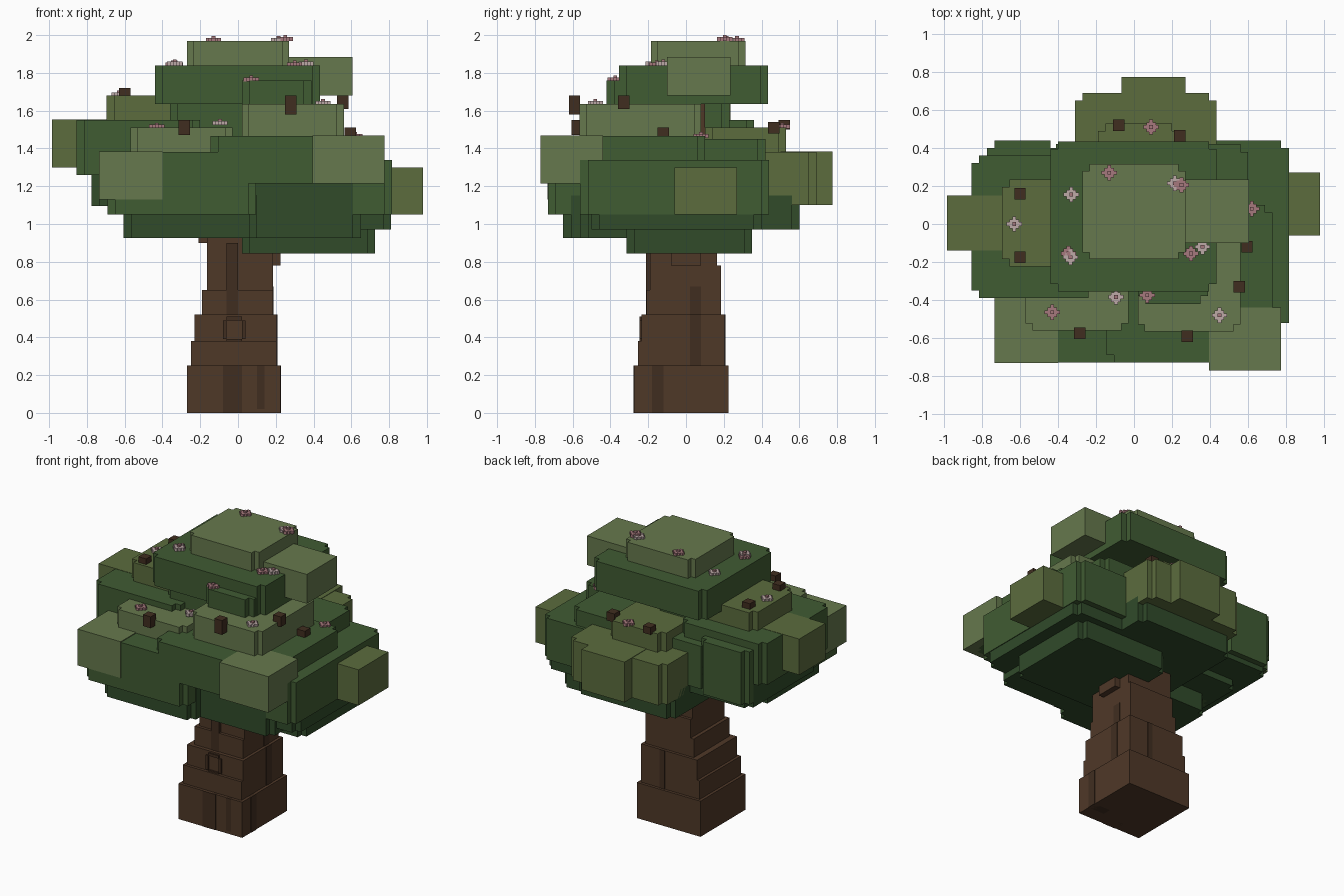
import bpy, bmesh

def material(name, r, g, b):
    m = bpy.data.materials.new(name)
    m.diffuse_color = (*[(c / 255) ** 2.2 for c in (r, g, b)], 1)
    return m

DARK = material("deep_green", 52, 76, 46)
MID = material("mid_green", 66, 92, 54)
OLIVE = material("olive_green", 92, 108, 64)
LIGHT = material("light_green", 102, 120, 78)
BARK = material("bark", 80, 59, 44)
BARK_DARK = material("dark_bark", 66, 49, 37)
PETAL = material("petal", 188, 168, 166)
PINK = material("pink_petal", 165, 120, 124)

def add_object(name, bm, mat):
    bmesh.ops.recalc_face_normals(bm, faces=bm.faces)
    me = bpy.data.meshes.new(name)
    bm.to_mesh(me)
    bm.free()
    ob = bpy.data.objects.new(name, me)
    me.materials.append(mat)
    bpy.context.collection.objects.link(ob)
    return ob

def add_slab(bm, x0, x1, y0, y1, z0, z1, n=0.0):
    """Box whose four upright corners are cut by a square notch of size n."""
    if n:
        pts = [(x0, y0 + n), (x0 + n, y0 + n), (x0 + n, y0), (x1 - n, y0), (x1 - n, y0 + n), (x1, y0 + n),
               (x1, y1 - n), (x1 - n, y1 - n), (x1 - n, y1), (x0 + n, y1), (x0 + n, y1 - n), (x0, y1 - n)]
    else:
        pts = [(x0, y0), (x1, y0), (x1, y1), (x0, y1)]
    f = bm.faces.new([bm.verts.new((x, y, z0)) for x, y in pts])
    new = bmesh.ops.extrude_face_region(bm, geom=[f])["geom"]
    top = [v for v in new if isinstance(v, bmesh.types.BMVert)]
    bmesh.ops.translate(bm, verts=top, vec=(0, 0, z1 - z0))

def slabs(name, mat, rows, n=0.0):
    for i, row in enumerate(rows):
        bm = bmesh.new()
        add_slab(bm, *row, n)
        add_object(f"{name}_{i + 1}", bm, mat)

# Trunk: stepped blocks, narrowing upwards
slabs("trunk", BARK, [
    (-.27, .225, -.275, .225, 0, .25),
    (-.25, .205, -.255, .205, .25, .38),
    (-.23, .205, -.235, .205, .38, .52),
    (-.19, .185, -.21, .185, .52, .65),
    (-.165, .185, -.19, .185, .65, .78),
    (-.165, .185, -.19, .165, .78, 1.0),
    (-.1, .1, -.12, .1, 1.0, 1.65)])
slabs("branch_stub", BARK, [(-.21, -.02, -.16, .0, .9, 1.0), (.1, .225, -.08, .08, .78, .9)])

# Bark strips
slabs("bark_strip", BARK_DARK, [
    (-.08, .02, -.278, -.2, 0, .25), (.1, .14, -.278, -.2, .02, .25),
    (-.06, .0, -.213, -.1, .52, .9), (.02, .06, .1, .208, .25, .52),
    (.1, .228, -.18, -.12, 0, .25), (.1, .208, .02, .08, .25, .52),
    (.1, .188, .02, .08, .52, .67)])

# Knot on the trunk front: ring of small bars
slabs("knot", BARK_DARK, [
    (-.08, -.06, -.245, -.2, .39, .49), (.02, .04, -.245, -.2, .39, .49),
    (-.06, .02, -.245, -.2, .49, .51), (-.06, .02, -.245, -.2, .36, .39)])

# Shaded underside of the crown
slabs("lower_leaves", DARK, [
    (.02, .725, -.315, .35, .845, 1.0),
    (-.605, .1, -.65, .0, .925, 1.15),
    (.0, .65, -.56, -.1, .925, 1.22),
    (-.31, .435, -.1, .6, .97, 1.15),
    (.1, .81, -.5, .4, .97, 1.1),
    (-.775, -.2, -.35, .4, 1.095, 1.3),
    (-.69, -.2, -.48, .2, 1.05, 1.2)], .04)

# Main tiers of the crown
slabs("main_leaves", MID, [
    (-.145, .73, -.73, .1, 1.215, 1.465),
    (-.69, .095, -.73, -.05, 1.05, 1.38),
    (.2, .815, -.56, .44, 1.05, 1.34),
    (-.855, -.2, -.39, .36, 1.26, 1.55),
    (-.775, -.4, -.3, .44, 1.13, 1.5),
    (-.45, .6, -.4, .42, 1.15, 1.45),
    (-.36, .08, -.3, .23, 1.45, 1.65),
    (-.44, .435, -.355, .435, 1.635, 1.84),
    (.02, .39, -.42, .0, 1.635, 1.76)], .04)

# Sunlit upper tiers
slabs("olive_leaves", OLIVE, [
    (-.31, .435, .2, .69, 1.1, 1.38),
    (-.695, -.25, -.225, .235, 1.5, 1.68),
    (-.19, .24, .1, .53, 1.38, 1.51)], .04)
slabs("light_leaves", LIGHT, [
    (-.27, .27, -.185, .315, 1.84, 1.97),
    (.02, .56, -.565, .08, 1.46, 1.635),
    (-.57, -.03, -.56, -.1, 1.38, 1.51)], .035)

# Plain leaf lumps sticking out of the sides
slabs("olive_lump", OLIVE, [
    (-.985, -.6, -.14, .15, 1.3, 1.552),
    (.6, .98, -.06, .27, 1.05, 1.3),
    (-.065, .27, .5, .775, 1.1, 1.383)])
slabs("light_lump", LIGHT, [
    (.395, .775, -.77, -.44, 1.215, 1.468),
    (-.735, -.4, -.732, -.39, 1.13, 1.385),
    (.25, .605, -.1, .235, 1.68, 1.885)])

# Brown seed pods
for i, (x, y, z, h) in enumerate([
        (.28, -.59, 1.58, .1), (-.285, -.575, 1.47, .08), (-.6, -.175, 1.67, .05),
        (-.6, .16, 1.67, .05), (.595, -.12, 1.46, .05), (.555, -.33, 1.61, .07),
        (-.08, .52, 1.5, .05), (.24, .465, 1.48, .06), (.53, .255, 1.34, .06)]):
    slabs(f"seed_pod_{i + 1}", BARK_DARK, [(x - .03, x + .03, y - .03, y + .03, z, z + h)])

# Small stepped diamond flowers
for i, (x, y, z) in enumerate([
        (-.13, .27, 1.97), (.215, .215, 1.97), (.25, .205, 1.975), (-.33, .155, 1.84),
        (-.345, -.155, 1.84), (-.335, -.175, 1.845), (.3, -.155, 1.84), (.36, -.12, 1.845),
        (.07, -.375, 1.76), (-.095, -.385, 1.53), (-.43, -.465, 1.51), (.45, -.48, 1.635),
        (.62, .08, 1.46), (-.63, 0, 1.68), (.09, .51, 1.51)]):
    bm = bmesh.new()
    for a, b in ((.04, .01), (.025, .025), (.01, .04)):
        add_slab(bm, x - a, x + a, y - b, y + b, z - .005, z + .016)
    add_object(f"flower_{i + 1}", bm, PETAL if i % 2 else PINK)
    slabs(f"flower_centre_{i + 1}", PINK, [(x - .01, x + .01, y - .01, y + .01, z, z + .026)])
